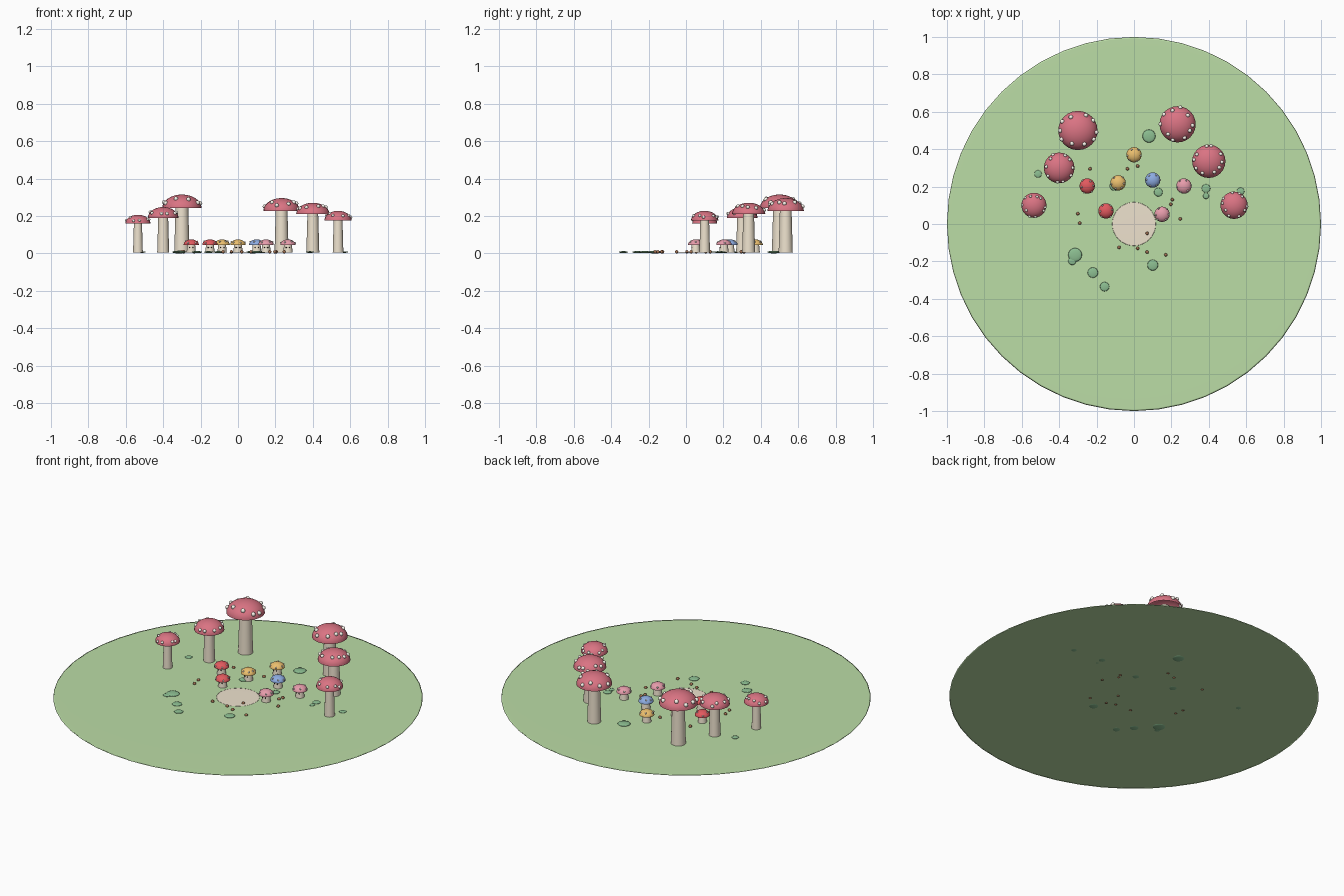
import bpy, bmesh, math, random
from mathutils import Matrix, Vector

if "Cube" in bpy.data.objects:
    bpy.data.objects.remove(bpy.data.objects["Cube"])

random.seed(4)
G = 0.005  # ground level


def mat(name, r, g, b):
    m = bpy.data.materials.new(name)
    m.diffuse_color = tuple((c / 255) ** 2.2 for c in (r, g, b)) + (1,)
    m.use_nodes = True
    m.node_tree.nodes["Principled BSDF"].inputs["Base Color"].default_value = m.diffuse_color
    return m


GRASS = mat("grass", 186, 220, 165)
CREAM = mat("cream", 238, 226, 205)
WHITE = mat("white", 250, 245, 235)
ROSE = mat("rose", 217, 115, 130)
MOSS = mat("moss", 140, 190, 145)
BROWN = mat("brown", 165, 115, 85)
DARK = mat("dark", 50, 40, 40)
SMALL = {"red": mat("red", 225, 90, 95), "yellow": mat("yellow", 235, 190, 110),
         "blue": mat("blue", 140, 170, 225), "pink": mat("pink", 230, 155, 170)}


def finish(bm, name, material, smooth=True):
    me = bpy.data.meshes.new(name)
    for f in bm.faces:
        f.smooth = smooth
    bm.to_mesh(me)
    bm.free()
    me.materials.append(material)
    ob = bpy.data.objects.new(name, me)
    bpy.context.collection.objects.link(ob)
    return ob


def add_ball(bm, c, r, squash=1.0, seg=12, rings=8):
    m = Matrix.Translation(c) @ Matrix.Diagonal((r, r, r * squash, 1))
    bmesh.ops.create_uvsphere(bm, u_segments=seg, v_segments=rings, radius=1, matrix=m)


def lathe(name, profile, loc, material, seg=24):
    """Revolve (radius, z) points around z; radius 0 makes a pole."""
    bm = bmesh.new()
    rows = []
    for r, z in profile:
        n = 1 if r == 0 else seg
        rows.append([bm.verts.new((loc[0] + r * math.cos(2 * math.pi * i / seg),
                                   loc[1] + r * math.sin(2 * math.pi * i / seg), z))
                     for i in range(n)])
    for a, b in zip(rows, rows[1:]):
        for i in range(seg):
            j = (i + 1) % seg
            if len(b) == 1:
                bm.faces.new((a[i], a[j], b[0]))
            else:
                bm.faces.new((a[i], a[j], b[j], b[i]))
    return finish(bm, name, material)


def mushroom(name, x, y, R, base, top, stem_r, cap_mat, spots, spot_r):
    h = top - base
    # stem, slightly wider at the foot
    lathe(name + "_stem", [(stem_r, G), (stem_r * 0.82, base + 0.2 * h)], (x, y), CREAM)
    # open dome cap
    prof = [(R * math.cos(t * math.pi / 20), base + h * math.sin(t * math.pi / 20)) for t in range(10)]
    lathe(name + "_cap", prof + [(0, top)], (x, y), cap_mat)
    # raised spots around the cap
    bm = bmesh.new()
    for i in range(spots):
        a = 2 * math.pi * i / spots + random.uniform(-0.2, 0.2)
        p = math.radians(random.uniform(18, 45))
        add_ball(bm, (x + R * math.cos(p) * math.cos(a), y + R * math.cos(p) * math.sin(a),
                      base + h * math.sin(p)), spot_r, 1, 10, 6)
    finish(bm, name + "_spots", WHITE)


# flat round meadow and central clearing
bm = bmesh.new()
add_ball(bm, (0, 0, G), 1.0, 0.0005, 48, 24)
finish(bm, "meadow", GRASS)
bm = bmesh.new()
add_ball(bm, (0, 0, G + 0.002), 0.117, 0.005, 32, 16)
finish(bm, "clearing", CREAM)

# tall mushrooms: x, y, cap radius, cap base, top
for i, (x, y, R, b, t) in enumerate([
        (-0.30, 0.50, 0.105, 0.243, 0.315), (0.233, 0.533, 0.097, 0.228, 0.296),
        (-0.40, 0.30, 0.082, 0.19, 0.248), (0.40, 0.335, 0.089, 0.21, 0.271),
        (-0.535, 0.10, 0.067, 0.16, 0.207), (0.535, 0.10, 0.073, 0.176, 0.228)]):
    mushroom(f"tall_mushroom_{i}", x, y, R, b, t, R * 0.39, ROSE, 10, R * 0.115)

# little mushrooms with faces
for i, (c, x, y) in enumerate([
        ("yellow", 0, 0.37), ("yellow", -0.085, 0.22), ("blue", 0.10, 0.235),
        ("red", -0.25, 0.203), ("red", -0.15, 0.07), ("pink", 0.267, 0.203), ("pink", 0.15, 0.052)]):
    name = f"little_mushroom_{i}"
    mushroom(name, x, y, 0.041, 0.046, 0.075, 0.025, SMALL[c], 6, 0.005)
    bm = bmesh.new()
    for s in (-1, 1):
        add_ball(bm, (x + s * 0.009, y - 0.0205, 0.032), 0.0035, 1, 8, 6)
    finish(bm, name + "_eyes", DARK)

# moss cushions
bm = bmesh.new()
for x, y, r in [(0.08, 0.47, 0.035), (-0.315, -0.165, 0.037), (-0.33, -0.197, 0.022),
                (-0.22, -0.26, 0.028), (-0.157, -0.335, 0.025), (0.10, -0.22, 0.029),
                (0.13, 0.17, 0.023), (0.385, 0.19, 0.023), (0.385, 0.15, 0.016),
                (0.57, 0.175, 0.02), (-0.513, 0.268, 0.02), (-0.105, 0.203, 0.025)]:
    add_ball(bm, (x, y, 0.0074), r, 0.2, 16, 8)
finish(bm, "moss", MOSS)

# scattered pebbles
bm = bmesh.new()
for x, y in [(-0.235, 0.295), (0.02, 0.31), (-0.035, 0.295), (-0.30, 0.055), (-0.29, 0.005),
             (0.205, 0.13), (0.197, 0.105), (0.247, 0.027), (0.07, -0.05), (0.02, -0.13),
             (-0.08, -0.125), (0.07, -0.15), (0.17, -0.165)]:
    add_ball(bm, (x, y, 0.009), 0.009, 1, 8, 6)
finish(bm, "pebbles", BROWN)
